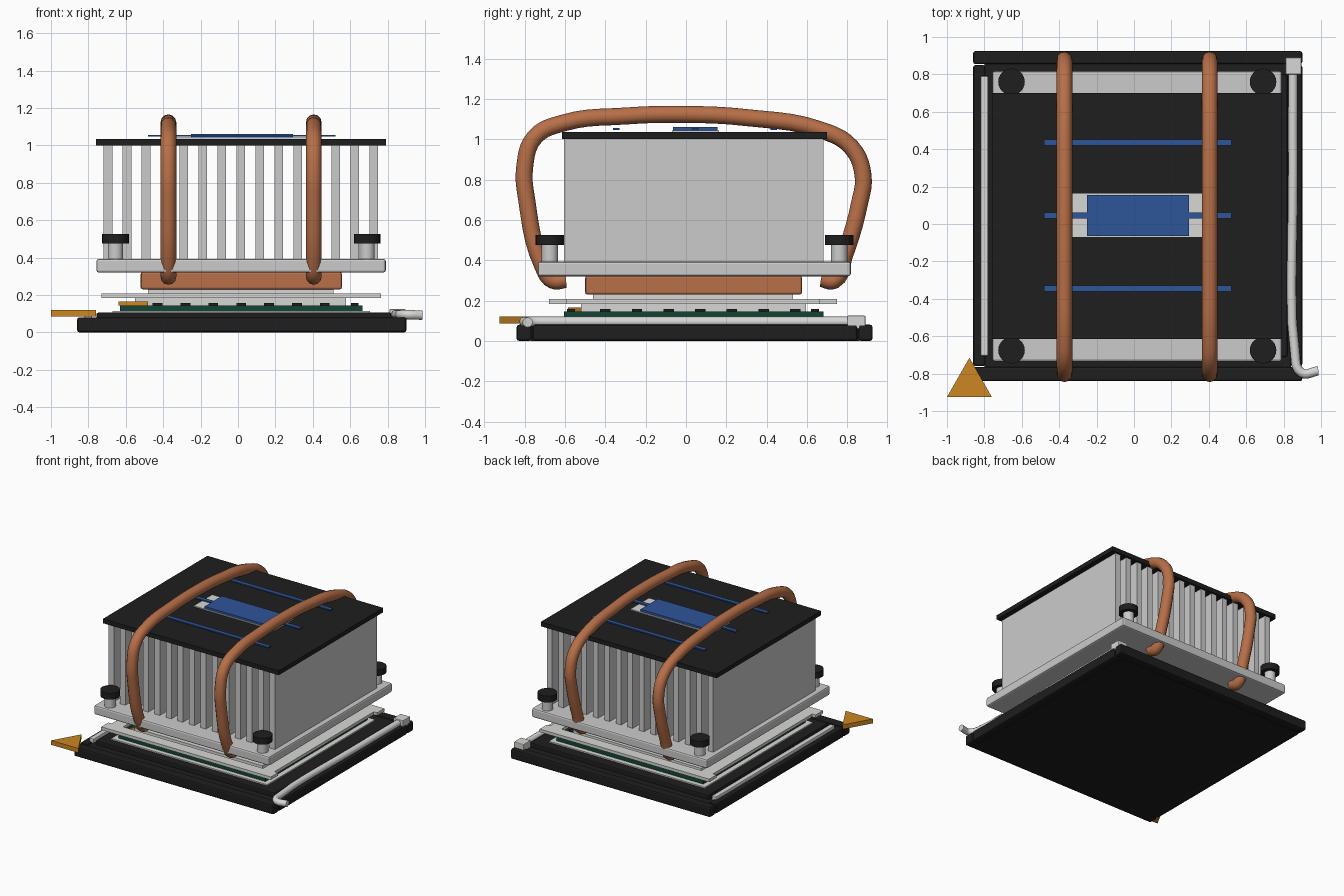
import bpy
import bmesh
from math import radians
from mathutils import Vector

old = bpy.data.objects.get("Cube")
if old:
    bpy.data.objects.remove(old, do_unlink=True)


def material(name, r, g, b):
    m = bpy.data.materials.new(name)
    m.use_nodes = True
    m.diffuse_color = (r, g, b, 1)
    m.node_tree.nodes["Principled BSDF"].inputs["Base Color"].default_value = (r, g, b, 1)
    return m


BLACK = material("black_plastic", 0.013, 0.013, 0.013)
SILVER = material("aluminium", 0.6, 0.6, 0.6)
NICKEL = material("pale_nickel", 0.68, 0.68, 0.66)
COPPER = material("copper", 0.48, 0.16, 0.065)
BLUE = material("blue", 0.027, 0.09, 0.32)
GOLD = material("gold", 0.6, 0.24, 0.016)
GREEN = material("board_green", 0.006, 0.06, 0.035)


def link(name, bm, mat):
    mesh = bpy.data.meshes.new(name)
    bmesh.ops.recalc_face_normals(bm, faces=bm.faces)
    bm.to_mesh(mesh)
    bm.free()
    mesh.materials.append(mat)
    ob = bpy.data.objects.new(name, mesh)
    bpy.context.collection.objects.link(ob)
    return ob


def box(name, mat, xs, ys, zs, bevel=0.0):
    """Box from its x, y and z ranges."""
    bm = bmesh.new()
    bmesh.ops.create_cube(bm, size=1)
    for v in bm.verts:
        v.co = Vector([r[0] + (c + 0.5) * (r[1] - r[0]) for c, r in zip(v.co, (xs, ys, zs))])
    ob = link(name, bm, mat)
    if bevel:
        mod = ob.modifiers.new("bevel", "BEVEL")
        mod.width = bevel
        mod.segments = 2
    return ob


def select_only(ob):
    bpy.ops.object.select_all(action="DESELECT")
    ob.select_set(True)
    bpy.context.view_layer.objects.active = ob


def cylinder(name, mat, x, y, z0, z1, radius, sides=24):
    bm = bmesh.new()
    bmesh.ops.create_cone(bm, cap_ends=True, segments=sides, radius1=radius,
                          radius2=radius, depth=z1 - z0)
    bmesh.ops.translate(bm, verts=bm.verts, vec=(x, y, (z0 + z1) / 2))
    ob = link(name, bm, mat)
    select_only(ob)
    bpy.ops.object.shade_smooth_by_angle(angle=radians(35))


def triangle(name, mat, points, z0, z1):
    bm = bmesh.new()
    face = bm.faces.new([bm.verts.new((x, y, z0)) for x, y in points])
    out = bmesh.ops.extrude_face_region(bm, geom=[face])
    top = [g for g in out["geom"] if isinstance(g, bmesh.types.BMVert)]
    bmesh.ops.translate(bm, verts=top, vec=(0, 0, z1 - z0))
    link(name, bm, mat)


def tube(name, mat, points, radius):
    """Round tube swept along a smooth path."""
    cu = bpy.data.curves.new(name, "CURVE")
    cu.dimensions = "3D"
    cu.bevel_depth = radius
    cu.bevel_resolution = 4
    cu.resolution_u = 5
    cu.use_fill_caps = True
    sp = cu.splines.new("BEZIER")
    sp.bezier_points.add(len(points) - 1)
    for bp, p in zip(sp.bezier_points, points):
        bp.co = p
        bp.handle_left_type = bp.handle_right_type = "AUTO"
    cu.materials.append(mat)
    ob = bpy.data.objects.new(name, cu)
    bpy.context.collection.objects.link(ob)
    select_only(ob)
    bpy.ops.object.convert(target="MESH")
    bpy.ops.object.shade_smooth_by_angle(angle=radians(40))


# Socket: floor, four rim bars, raised bed
box("socket_floor", BLACK, (-0.8, 0.84), (-0.77, 0.86), (0, 0.07))
box("socket_front_bar", BLACK, (-0.86, 0.9), (-0.84, -0.765), (0, 0.08), 0.012)
box("socket_back_bar", BLACK, (-0.86, 0.9), (0.855, 0.925), (0, 0.08), 0.012)
box("socket_right_bar", BLACK, (-0.86, -0.795), (-0.76, 0.85), (0, 0.08), 0.012)
box("socket_left_bar", BLACK, (0.835, 0.9), (-0.76, 0.85), (0, 0.08), 0.012)
box("socket_bed", BLACK, (-0.757, 0.82), (-0.71, 0.8), (0.06, 0.105), 0.008)
box("bed_plate", NICKEL, (-0.67, 0.705), (-0.64, 0.72), (0.1, 0.115))

# Locking lever, its hinge block, and the opposite rail
tube("locking_lever", NICKEL, [(0.85, 0.84, 0.095), (0.85, 0.3, 0.095), (0.86, -0.68, 0.095),
                               (0.895, -0.795, 0.095), (0.985, -0.785, 0.092)], 0.025)
box("lever_hinge", NICKEL, (0.81, 0.895), (0.8, 0.89), (0.06, 0.125), 0.005)
box("side_rail", NICKEL, (-0.82, -0.78), (-0.705, 0.79), (0.07, 0.105), 0.006)
triangle("socket_corner_marker", GOLD, [(-1, -0.925), (-0.76, -0.925), (-0.88, -0.715)], 0.085, 0.12)

# Processor board with chips along its edges
box("processor_board", GREEN, (-0.63, 0.665), (-0.605, 0.683), (0.115, 0.145))
triangle("board_corner_marker", GOLD, [(-0.64, -0.585), (-0.48, -0.585), (-0.56, -0.45)], 0.145, 0.165)
for i in range(7):
    x, y = -0.43 + 0.149 * i, -0.4 + 0.157 * i
    for side in (-0.57, 0.64):
        box("edge_chip", BLACK, (x - 0.026, x + 0.026), (side - 0.02, side + 0.02), (0.14, 0.157))
    box("edge_chip", BLACK, (0.605, 0.645), (y - 0.026, y + 0.026), (0.14, 0.157))

# Heat spreader, load frame and copper contact block
box("heat_spreader", NICKEL, (-0.55, 0.578), (-0.52, 0.595), (0.145, 0.186))
box("spreader_top", NICKEL, (-0.48, 0.51), (-0.46, 0.53), (0.18, 0.232))
for ys in ((-0.68, -0.59), (0.66, 0.75)):
    box("load_frame_bar", NICKEL, (-0.73, 0.765), ys, (0.183, 0.207))
for xs in ((-0.7, -0.6), (0.635, 0.735)):
    box("load_frame_side", NICKEL, xs, (-0.6, 0.67), (0.183, 0.207))
box("contact_block", COPPER, (-0.52, 0.555), (-0.5, 0.575), (0.23, 0.322), 0.01)

# Heatsink base, fins and cover plate
box("heatsink_base", SILVER, (-0.757, 0.79), (-0.735, 0.817), (0.32, 0.393), 0.012)
for i in range(15):
    x = -0.695 + 0.1015 * i
    box("fin", SILVER, (x - 0.023, x + 0.023), (-0.605, 0.683), (0.385, 1.005))
box("cover_plate", BLACK, (-0.76, 0.79), (-0.615, 0.7), (1.0, 1.035))

# Badge plates and stripes on the cover
box("badge_backing", NICKEL, (-0.342, 0.376), (-0.07, 0.163), (1.034, 1.043))
box("badge", BLUE, (-0.25, 0.293), (-0.065, 0.155), (1.043, 1.06))
for y in (-0.345, 0.045, 0.435):
    box("cover_stripe", BLUE, (-0.48, 0.52), (y - 0.016, y + 0.016), (1.046, 1.055))

# Heat pipes looping over the fins
PATH = [(-0.595, 0.305), (-0.66, 0.3), (-0.71, 0.37), (-0.79, 0.7), (-0.8, 0.86), (-0.75, 1.01),
        (-0.61, 1.08), (-0.3, 1.115), (0, 1.123), (0.3, 1.107), (0.67, 1.045), (0.82, 0.96),
        (0.878, 0.82), (0.86, 0.68), (0.785, 0.42), (0.735, 0.3), (0.67, 0.31)]
for x in (-0.372, 0.405):
    tube("heat_pipe", COPPER, [(x, y, z) for y, z in PATH], 0.042)

# Corner screws
for x in (-0.655, 0.69):
    for y in (-0.675, 0.76):
        cylinder("screw_post", SILVER, x, y, 0.38, 0.48, 0.041)
        cylinder("screw_head", BLACK, x, y, 0.475, 0.525, 0.071)
